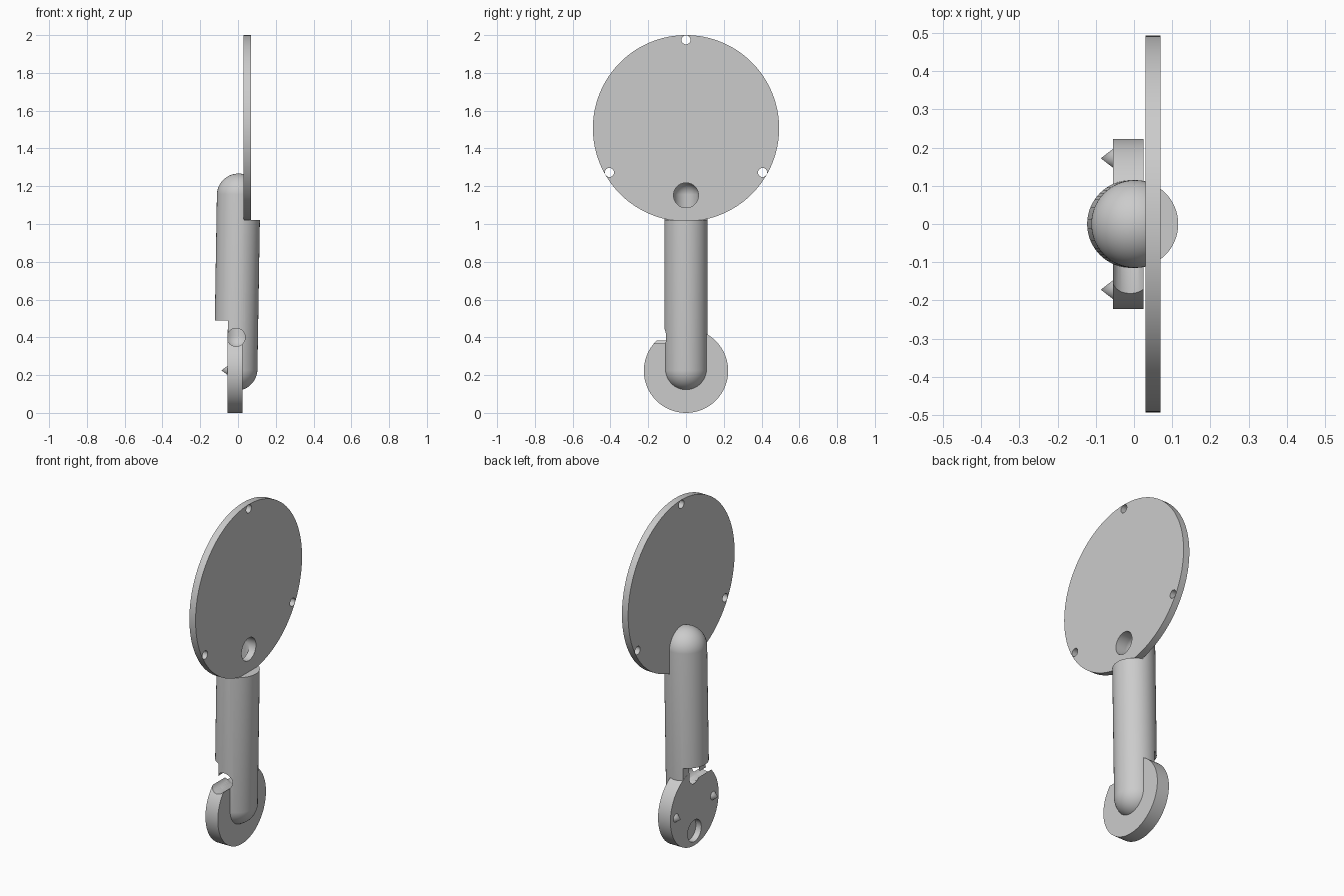
import bpy
import math
from mathutils import Vector

old = bpy.data.objects.get("Cube")
if old:
    bpy.data.objects.remove(old, do_unlink=True)

grey = bpy.data.materials.new("plain grey")
grey.use_nodes = True
grey.diffuse_color = (0.6, 0.6, 0.6, 1)
grey.node_tree.nodes["Principled BSDF"].inputs["Base Color"].default_value = (0.6, 0.6, 0.6, 1)


def finish(name):
    ob = bpy.context.object
    ob.name = name
    ob.data.materials.clear()
    ob.data.materials.append(grey)
    return ob


def rod(name, start, end, r1, r2=None, sides=64):
    """Cylinder or cone between two points."""
    a, b = Vector(start), Vector(end)
    bpy.ops.mesh.primitive_cone_add(
        vertices=sides, radius1=r1, radius2=r1 if r2 is None else r2,
        depth=(b - a).length, location=(a + b) / 2,
        rotation=(b - a).to_track_quat('Z', 'Y').to_euler())
    return finish(name)


def capsule(name, start, end, r):
    """Round-ended bar: a sphere whose upper half is moved up, then tilted."""
    a, b = Vector(start), Vector(end)
    bpy.ops.mesh.primitive_uv_sphere_add(segments=64, ring_count=33, radius=r)
    ob = finish(name)
    for v in ob.data.vertices:
        if v.co.z > 0:
            v.co.z += (b - a).length
    ob.location = a
    ob.rotation_euler = (0, math.atan2(b.x - a.x, b.z - a.z), 0)
    return ob


def box(name, low, high):
    a, b = Vector(low), Vector(high)
    bpy.ops.mesh.primitive_cube_add(size=1, location=(a + b) / 2)
    ob = finish(name)
    ob.scale = b - a
    return ob


def cut(target, cutters):
    """Subtract the cutters one after another and bake the result."""
    for c in cutters:
        mod = target.modifiers.new("cut", 'BOOLEAN')
        mod.operation = 'DIFFERENCE'
        mod.solver = 'EXACT'
        mod.object = c
    bpy.context.view_layer.update()
    graph = bpy.context.evaluated_depsgraph_get()
    mesh = bpy.data.meshes.new_from_object(target.evaluated_get(graph))
    target.modifiers.clear()
    target.data = mesh


def smooth(ob):
    bpy.ops.object.select_all(action='DESELECT')
    ob.select_set(True)
    bpy.context.view_layer.objects.active = ob
    bpy.ops.object.shade_smooth_by_angle(angle=math.radians(30))


# Main parts
low, high = (-0.012, 0, 0.232), (0.003, 0, 1.152)
arm = capsule("arm", low, high, 0.115)
plate = rod("round_plate", (0.03, 0, 1.507), (0.07, 0, 1.507), 0.493, sides=128)
foot = rod("foot_disc", (-0.055, 0, 0.223), (0.025, 0, 0.223), 0.223, sides=96)

# Cable channel inside the arm, with its openings
channel = capsule("channel_cutter", (-0.009, 0, 0.41), high, 0.066)
port = rod("port_cutter", (0.003, 0, 1.152), (0.2, 0, 1.152), 0.066)
groove = rod("groove_cutter", (-0.01, -0.4, 0.4), (-0.01, 0, 0.4), 0.048)
socket = rod("socket_cutter", (-0.2, 0, 0.085), (-0.02, 0, 0.085), 0.063)

# Flat steps where the arm meets the plate and the foot
upper_step = box("upper_step_cutter", (0.031, -0.3, 1.02), (0.4, 0.3, 1.5))
lower_step = box("lower_step_cutter", (-0.4, -0.3, 0), (-0.054, 0.3, 0.49))

# Three screw holes spaced evenly around the plate
screws = []
for i in range(3):
    t = math.radians(90 + 120 * i)
    y, z = 0.468 * math.cos(t), 1.507 + 0.468 * math.sin(t)
    screws.append(rod("screw_cutter", (-0.1, y, z), (0.2, y, z), 0.024, sides=32))

cut(arm, [upper_step, lower_step, channel, port, groove, socket])
cut(plate, [port] + screws)
cut(foot, [channel, groove, socket])

# Pointed pins on the foot
for side, y in (("front", -0.172), ("back", 0.172)):
    pin = rod(side + "_pin", (-0.053, y, 0.225), (-0.087, y, 0.225), 0.026, 0, sides=32)
    smooth(pin)

for part in (arm, plate, foot):
    smooth(part)

for c in [channel, port, groove, socket, upper_step, lower_step] + screws:
    bpy.data.objects.remove(c, do_unlink=True)
